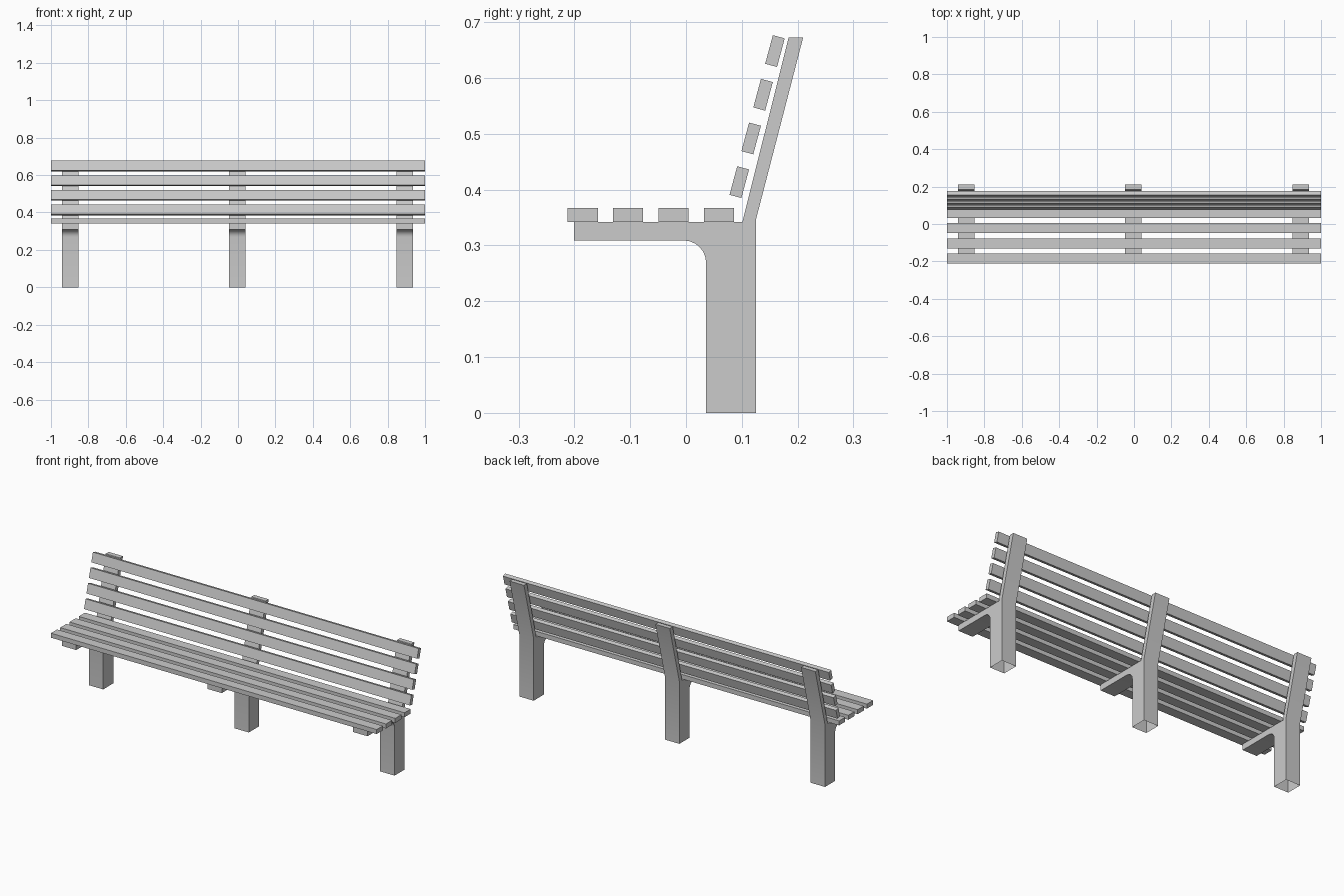
import bpy, bmesh, math
from mathutils import Matrix

if "Cube" in bpy.data.objects:
    bpy.data.objects.remove(bpy.data.objects["Cube"])


def finish(bm, name):
    bmesh.ops.recalc_face_normals(bm, faces=bm.faces)
    mesh = bpy.data.meshes.new(name)
    bm.to_mesh(mesh)
    bm.free()
    ob = bpy.data.objects.new(name, mesh)
    bpy.context.collection.objects.link(ob)
    return ob


def slat(name, y, z, depth, height, tilt=0.0):
    bm = bmesh.new()
    bmesh.ops.create_cube(bm, size=1, matrix=Matrix.Diagonal((2.0, depth, height, 1)))
    ob = finish(bm, name)
    ob.location = (0, y, z)
    ob.rotation_euler.x = -tilt
    return ob


def support(name, x, width=0.088):
    # side profile (y, z): leg, leaning back post, seat arm
    profile = [(0.036, 0), (0.125, 0), (0.125, 0.345), (0.210, 0.673),
               (0.184, 0.673), (0.101, 0.342), (-0.201, 0.342), (-0.201, 0.309)]
    # rounded inner corner between arm and leg
    for i in range(7):
        a = math.radians(90 - 15 * i)
        profile.append((-0.004 + 0.040 * math.cos(a), 0.269 + 0.040 * math.sin(a)))
    bm = bmesh.new()
    face = bm.faces.new([bm.verts.new((x - width / 2, y, z)) for y, z in profile])
    ext = bmesh.ops.extrude_face_region(bm, geom=[face], use_keep_orig=True)
    bmesh.ops.translate(bm, vec=(width, 0, 0),
                        verts=[v for v in ext["geom"] if isinstance(v, bmesh.types.BMVert)])
    bmesh.ops.recalc_face_normals(bm, faces=bm.faces)
    # the leg is open underneath
    foot = [f for f in bm.faces if all(v.co.z < 1e-5 for v in f.verts)]
    bmesh.ops.delete(bm, geom=foot, context='FACES_ONLY')
    ob = finish(bm, name)
    ob.data.shade_smooth()
    ob.data.set_sharp_from_angle(angle=math.radians(30))
    return ob


# three supports
for label, x in (("left", -0.897), ("middle", -0.003), ("right", 0.892)):
    support(label + "_support", x)

# four flat seat slats
for i in range(4):
    slat(f"seat_slat_{i + 1}", -0.185 + i * 0.0813, 0.355, 0.054, 0.025)

# four leaning backrest slats
for i in range(4):
    slat(f"back_slat_{i + 1}", 0.0955 + i * 0.0213, 0.4135 + i * 0.0783,
         0.022, 0.053, math.radians(15))
